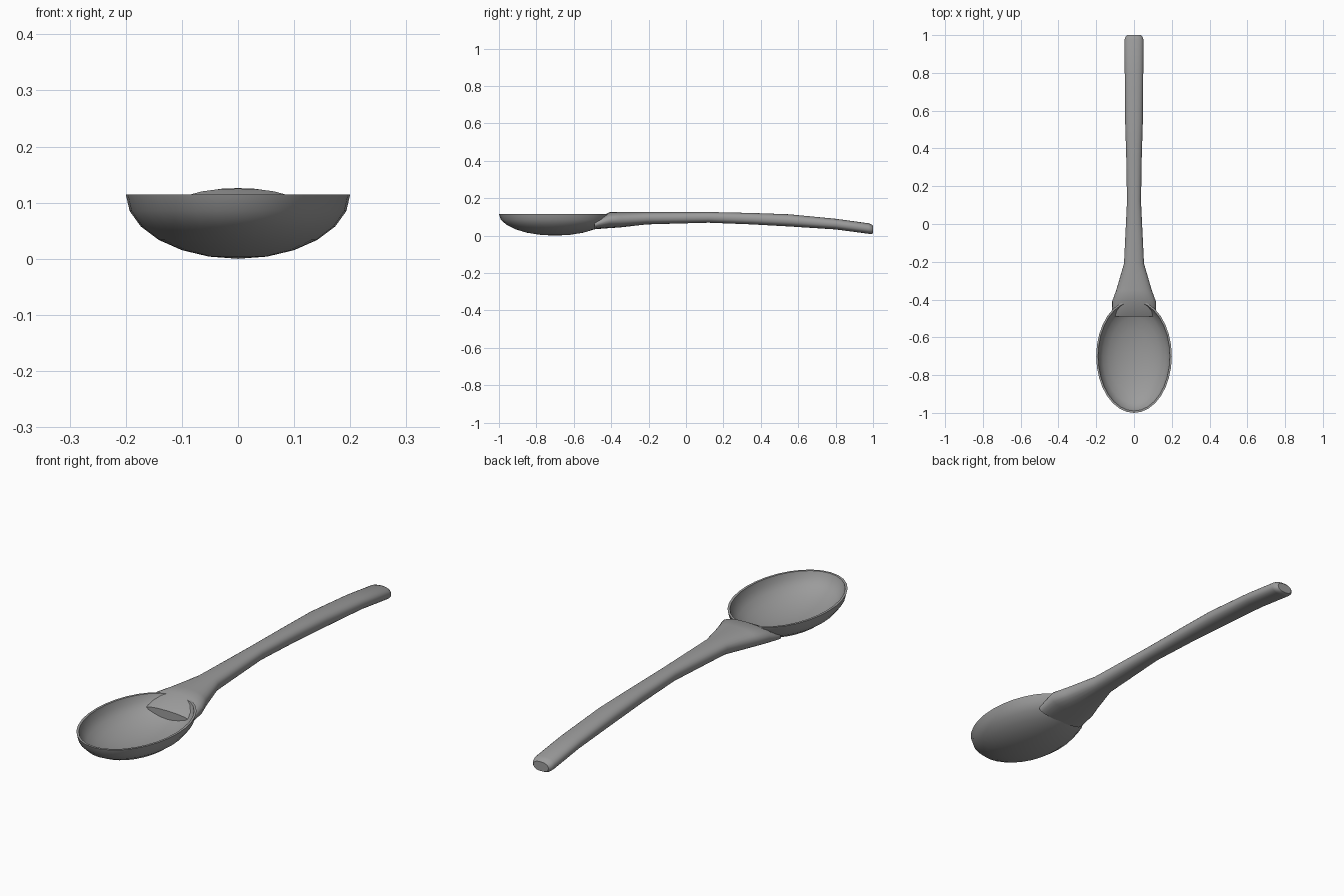
import bpy, bmesh, math

if "Cube" in bpy.data.objects:
    bpy.data.objects.remove(bpy.data.objects["Cube"])

grey = bpy.data.materials.new("grey")
grey.diffuse_color = (0.33, 0.33, 0.33, 1)
grey.use_nodes = True
grey.node_tree.nodes["Principled BSDF"].inputs["Base Color"].default_value = grey.diffuse_color


def finish(bm, name, angle):
    bmesh.ops.recalc_face_normals(bm, faces=bm.faces)
    me = bpy.data.meshes.new(name)
    bm.to_mesh(me)
    bm.free()
    me.materials.append(grey)
    ob = bpy.data.objects.new(name, me)
    bpy.context.collection.objects.link(ob)
    bpy.ops.object.select_all(action='DESELECT')
    ob.select_set(True)
    bpy.context.view_layer.objects.active = ob
    bpy.ops.object.shade_smooth_by_angle(angle=math.radians(angle))
    return ob


def bridge(bm, a, b):
    n = len(a)
    for i in range(n):
        j = (i + 1) % n
        bm.faces.new((a[i], a[j], b[j], b[i]))


# bowl: half ellipsoid shell with a thin flat rim
RIM, CY, N, RINGS = 0.115, -0.7, 32, 6
bm = bmesh.new()


def shell(rx, ry, depth):
    rings = []
    for k in range(RINGS):
        t = math.radians(90 / RINGS * k)
        rings.append([bm.verts.new((rx * math.cos(t) * math.cos(a),
                                    CY + ry * math.cos(t) * math.sin(a),
                                    RIM - depth * math.sin(t)))
                      for a in (2 * math.pi * i / N for i in range(N))])
    for a, b in zip(rings, rings[1:]):
        bridge(bm, a, b)
    pole = bm.verts.new((0, CY, RIM - depth))
    last = rings[-1]
    for i in range(N):
        bm.faces.new((last[i], last[(i + 1) % N], pole))
    return rings[0]


outer = shell(0.2, 0.3, 0.115)
inner = shell(0.19, 0.29, 0.105)
bridge(bm, outer, inner)
finish(bm, "bowl", 40)

# handle: rounded sections (y, half width, bottom z, top z)
sections = [(-0.49, 0.116, 0.034, 0.08), (-0.41, 0.116, 0.04, 0.125),
            (-0.35, 0.094, 0.044, 0.126), (-0.21, 0.053, 0.06, 0.126),
            (0.12, 0.037, 0.069, 0.126), (0.35, 0.041, 0.06, 0.121),
            (0.55, 0.047, 0.049, 0.114), (0.8, 0.049, 0.033, 0.09),
            (0.975, 0.05, 0.01, 0.066), (0.992, 0.045, 0.008, 0.06),
            (1.0, 0.036, 0.012, 0.052)]
bm = bmesh.new()
M = 24
loops = []
for y, w, lo, hi in sections:
    loop = []
    for i in range(M):
        a = 2 * math.pi * i / M
        c, s = math.cos(a), math.sin(a)
        px = math.copysign(abs(c) ** 0.85, c)
        pz = math.copysign(abs(s) ** 0.85, s)
        loop.append(bm.verts.new((w * px, y, (lo + hi) / 2 + (hi - lo) / 2 * pz)))
    loops.append(loop)
for a, b in zip(loops, loops[1:]):
    bridge(bm, a, b)
bm.faces.new(loops[0])
bm.faces.new(loops[-1])
finish(bm, "handle", 40)
